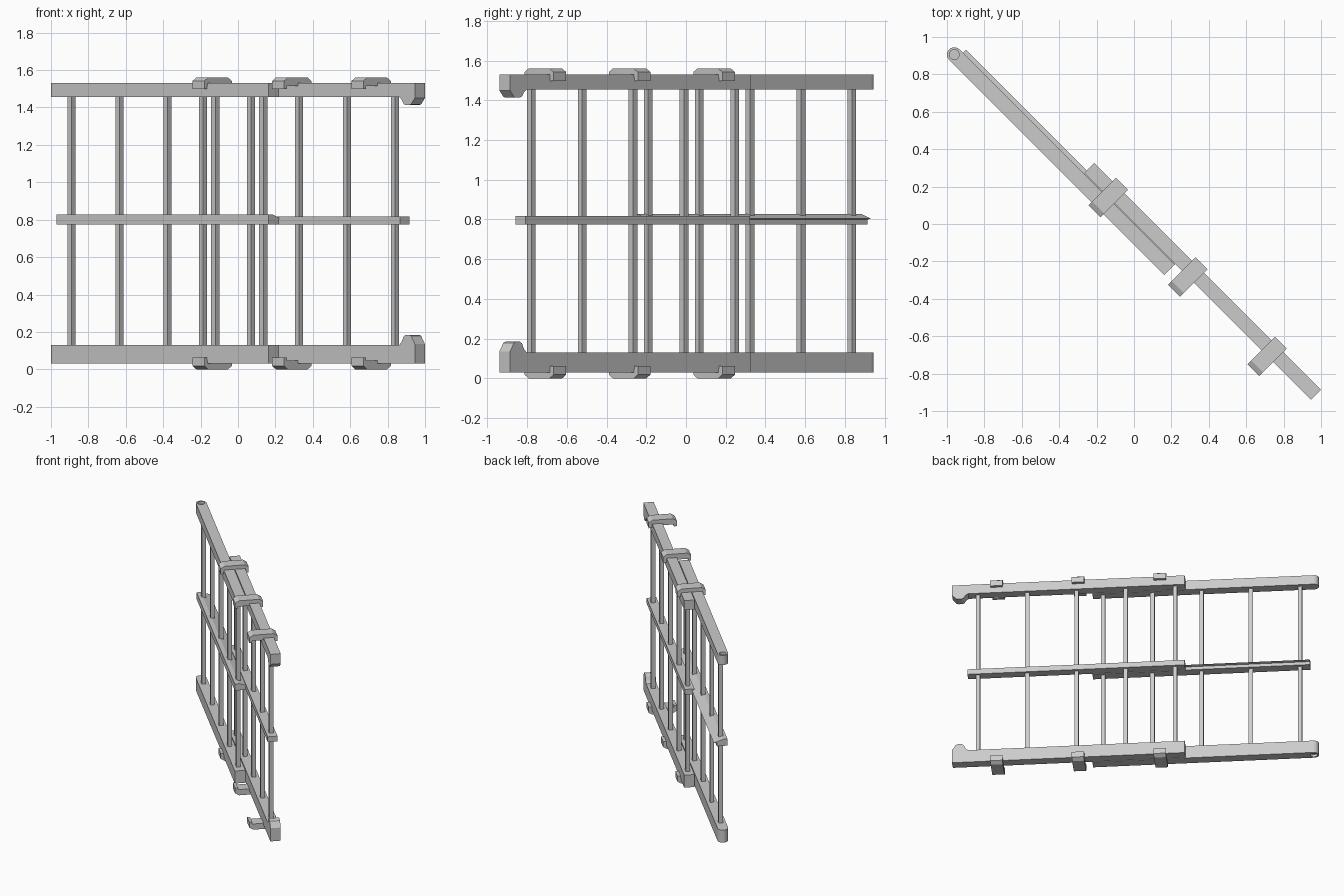
import bpy, bmesh, math
from mathutils import Vector

if "Cube" in bpy.data.objects:
    bpy.data.objects.remove(bpy.data.objects["Cube"])

# Built in a local frame: u along the gate, v across it, z up; then turned 45 degrees
TURN = math.radians(-45)
H = 1.56
A0, A1 = -0.078, 0.0      # across-range of the hinged leaf
B0, B1 = 0.004, 0.08      # across-range of the sliding leaf


def prism(name, pts, axis, lo, hi):
    """Extrude a 2D profile along axis 0 (u), 1 (v) or 2 (z)."""
    def place(p, d):
        c = list(p)
        c.insert(axis, d)
        return Vector(c)
    bm = bmesh.new()
    a = [bm.verts.new(place(p, lo)) for p in pts]
    b = [bm.verts.new(place(p, hi)) for p in pts]
    bm.faces.new(a)
    bm.faces.new(b[::-1])
    n = len(pts)
    for i in range(n):
        j = (i + 1) % n
        bm.faces.new((a[i], a[j], b[j], b[i]))
    bmesh.ops.recalc_face_normals(bm, faces=bm.faces[:])
    me = bpy.data.meshes.new(name)
    bm.to_mesh(me)
    bm.free()
    ob = bpy.data.objects.new(name, me)
    bpy.context.collection.objects.link(ob)
    ob.rotation_euler.z = TURN
    return ob


def rect(a0, a1, b0, b1):
    return [(a0, b0), (a1, b0), (a1, b1), (a0, b1)]


def arc(cx, cy, r, start, end, n):
    return [(cx + r * math.cos(math.radians(start + (end - start) * i / n)),
             cy + r * math.sin(math.radians(start + (end - start) * i / n)))
            for i in range(n + 1)]


# side: name, height of rail, bump height, function from outer distance to z
sides = [("lower", 0.10, 0.054, lambda t: t),
         ("upper", 0.075, 0.042, lambda t: H - t)]

for side, h, bump, zf in sides:
    inner = 0.03 + h
    # hinged rail with a rounded end and a shallow pin recess
    hu, hv, r = -1.32, (A0 + A1) / 2, 0.039
    plan = [(0.307, A0), (0.307, A1)] + arc(hu, hv, r, 90, 270, 12)
    rail = prism(side + "_hinged_rail", plan, 2, zf(0.03), zf(inner))
    cutter = prism("recess_cutter", arc(hu, hv, 0.026, 0, 345, 23), 2,
                   zf(0.0), zf(0.05))
    cutter.hide_render = True
    mod = rail.modifiers.new("recess", "BOOLEAN")
    mod.operation = "DIFFERENCE"
    mod.object = cutter
    bpy.context.view_layer.objects.active = rail
    bpy.ops.object.modifier_apply(modifier=mod.name)
    bpy.data.objects.remove(cutter)

    # sliding rail with a lobe at its free end
    prof = [(-0.38, 0.03), (1.333, 0.03), (1.333, inner + 0.005),
            (1.305, inner + bump * 0.9), (1.29, inner + bump),
            (1.263, inner + bump), (1.248, inner + bump * 0.85),
            (1.233, inner + bump * 0.3), (1.215, inner), (-0.38, inner)]
    prism(side + "_sliding_rail", [(u, zf(t)) for u, t in prof], 1, B0, B1)

    # guide clips wrapping both rails
    clip = [(-0.101, 0.062), (-0.101, 0.018), (-0.072, 0), (0.077, 0),
            (0.106, 0.018), (0.106, 0.062), (0.082, 0.062), (0.082, 0.046),
            (-0.08, 0.046), (-0.08, 0.062)]
    for i, u in enumerate((-0.198, 0.404, 1.004)):
        prism(f"{side}_guide_clip_{i + 1}", [(v, zf(t)) for v, t in clip],
              0, u - 0.045, u + 0.045)

# middle rails, the hinged one with a sloping lip
prism("hinged_middle_rail",
      [(A0, 0.775), (A1, 0.775), (A1, 0.80), (0.023, 0.804),
       (-0.045, 0.828), (A0, 0.828)], 0, -1.294, 0.307)
prism("sliding_middle_rail", rect(B0, B1 - 0.004, 0.775, 0.817), 0, -0.38, 1.22)

# square upright bars
for leaf, start, v in (("hinged", -1.22, -0.039), ("sliding", -0.306, 0.042)):
    for i in range(5):
        u = start + 0.3625 * i
        prism(f"{leaf}_bar_{i + 1}",
              rect(u - 0.0155, u + 0.0155, v - 0.0155, v + 0.0155),
              2, 0.12, 1.465)
